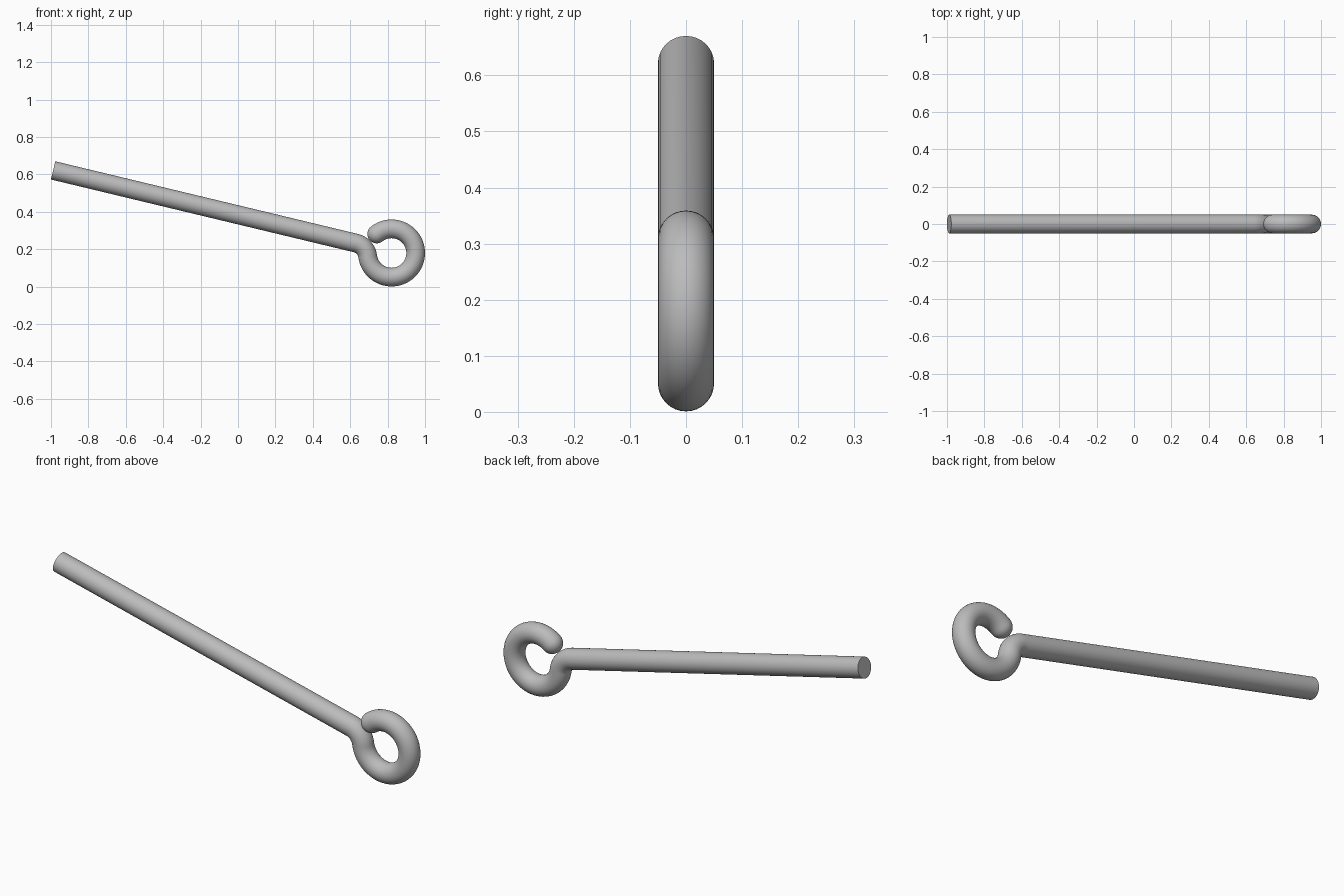
import bpy, bmesh
from math import sin, cos, pi, sqrt, radians
from mathutils import Vector

cube = bpy.data.objects.get("Cube")
if cube:
    bpy.data.objects.remove(cube)

ROD_R = 0.05      # wire radius
RING_R = 0.129    # eye centreline radius
BEND_R = 0.083    # neck centreline radius
SIDES = 32
TILT = radians(-13.5)

steel = bpy.data.materials.new("grey steel")
steel.use_nodes = True
steel.diffuse_color = (0.5, 0.5, 0.5, 1)
steel.node_tree.nodes["Principled BSDF"].inputs["Base Color"].default_value = (0.5, 0.5, 0.5, 1)


def heading(a):
    return Vector((cos(a), 0, sin(a)))


# Neck arc is tangent to both the straight shank and the eye
start = Vector((-0.9885, 0, 0.6215))
eye = Vector((0.821, 0, 0.180))
along, up = heading(TILT), heading(TILT + pi / 2)
offset = (start - eye).dot(up) - BEND_R
run = sqrt((RING_R + BEND_R) ** 2 - offset ** 2)
neck = eye - along * run + up * offset
to_eye = eye - neck
neck_end = math_angle = -Vector((1, 0)).angle_signed(Vector((to_eye.x, to_eye.z)))

# Stations: centre, travel angle, radius
stations = [(start, TILT, ROD_R)]
N = 14
for i in range(N + 1):
    a = TILT + pi / 2 + (neck_end - TILT - pi / 2) * i / N
    stations.append((neck + heading(a) * BEND_R, a - pi / 2, ROD_R))
a0, a1 = neck_end + pi, radians(128) + 2 * pi
M = 48
for i in range(1, M + 1):
    a = a0 + (a1 - a0) * i / M
    stations.append((eye + heading(a) * RING_R, a + pi / 2, ROD_R))

# Rounded tip
tip, tip_a, _ = stations[-1]
for i in range(1, 9):
    t = i / 8 * pi / 2 * 0.98
    stations.append((tip + heading(tip_a) * ROD_R * sin(t), tip_a, ROD_R * cos(t)))

# Sweep the round section along the stations
bm = bmesh.new()
rings = []
for centre, a, r in stations:
    side = heading(a + pi / 2)
    rings.append([bm.verts.new(centre + side * r * cos(k * 2 * pi / SIDES)
                               + Vector((0, r * sin(k * 2 * pi / SIDES), 0)))
                  for k in range(SIDES)])
for p, q in zip(rings, rings[1:]):
    for k in range(SIDES):
        j = (k + 1) % SIDES
        bm.faces.new((p[k], p[j], q[j], q[k]))
bm.faces.new(rings[0])
bm.faces.new(rings[-1])
bmesh.ops.recalc_face_normals(bm, faces=bm.faces)

mesh = bpy.data.meshes.new("eye_rod")
bm.to_mesh(mesh)
bm.free()
mesh.materials.append(steel)
rod = bpy.data.objects.new("eye_rod", mesh)
bpy.context.collection.objects.link(rod)
bpy.ops.object.select_all(action='DESELECT')
rod.select_set(True)
bpy.context.view_layer.objects.active = rod
bpy.ops.object.shade_smooth_by_angle(angle=radians(40))
